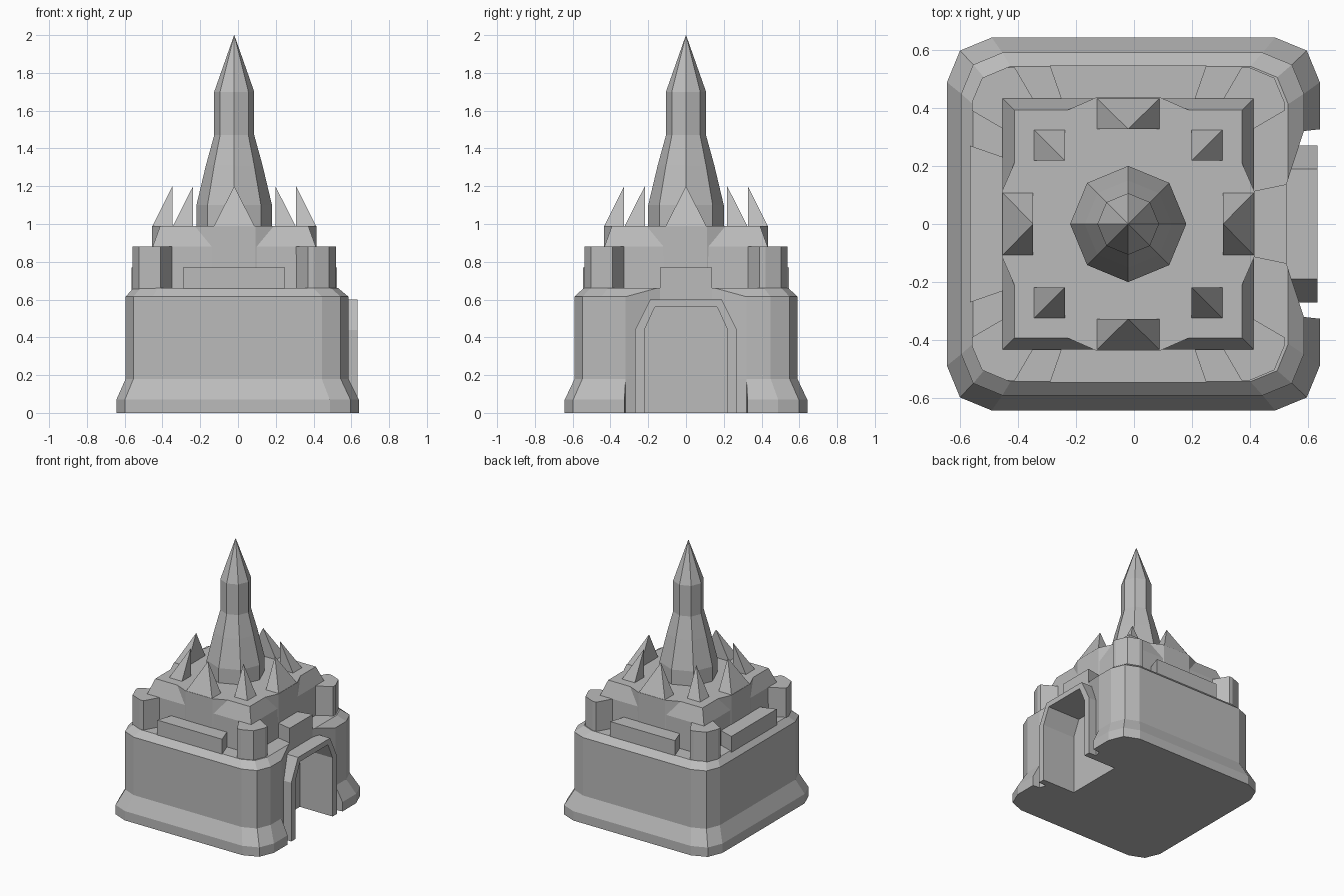
import bpy, bmesh, math
from mathutils import Vector

if "Cube" in bpy.data.objects:
    bpy.data.objects.remove(bpy.data.objects["Cube"])

stone = bpy.data.materials.new("grey_stone")
stone.diffuse_color = (0.5, 0.5, 0.5, 1)
stone.use_nodes = True
stone.node_tree.nodes["Principled BSDF"].inputs["Base Color"].default_value = stone.diffuse_color
CX = -0.02  # centre of the upper tiers


def finish(name, bm):
    bmesh.ops.remove_doubles(bm, verts=bm.verts, dist=1e-5)
    bmesh.ops.recalc_face_normals(bm, faces=bm.faces)
    me = bpy.data.meshes.new(name)
    bm.to_mesh(me)
    bm.free()
    me.materials.append(stone)
    ob = bpy.data.objects.new(name, me)
    bpy.context.collection.objects.link(ob)
    return ob


def loft(name, rings):
    """Stack of equal-count rings, capped at both ends."""
    bm = bmesh.new()
    loops = [[bm.verts.new(p) for p in r] for r in rings]
    n = len(loops[0])
    for a, b in zip(loops, loops[1:]):
        for i in range(n):
            j = (i + 1) % n
            bm.faces.new((a[i], a[j], b[j], b[i]))
    bm.faces.new(loops[0][::-1])
    bm.faces.new(loops[-1])
    return finish(name, bm)


def prism(name, plan, z0, z1):
    return loft(name, [[(x, y, z) for x, y in plan] for z in (z0, z1)])


def prism_x(name, profile, x0, x1):
    return loft(name, [[(x, y, z) for y, z in profile] for x in (x0, x1)])


def rounded(h, z, cx):
    """Square ring with two-step chamfered corners."""
    a, c = 0.76 * h, 0.93 * h
    quarter = [(h, a), (c, c), (a, h)]
    pts = []
    for k in range(4):
        for x, y in quarter:
            for _ in range(k):
                x, y = -y, x
            pts.append((x + cx, y, z))
    return pts


def turn(plan, k):
    for _ in range(k):
        plan = [(-y, x) for x, y in plan]
    return [(x + CX, y) for x, y in plan]


# main block with flared foot and sloped rim
base = loft("main_block", [rounded(0.642, 0, -0.002), rounded(0.642, 0.07, -0.002),
                           rounded(0.59, 0.18, -0.005), rounded(0.59, 0.615, -0.005),
                           rounded(0.543, 0.66, -0.012)])

# niche around the gate and passage behind it
niche = prism("niche_cutter", [(0.525, -0.137), (0.7, -0.137), (0.7, 0.137), (0.525, 0.137)], -0.1, 0.8)
bpy.data.objects.remove(niche)
niche = prism("niche_cutter", [(0.525, -0.137), (0.585, -0.32), (0.72, -0.335),
                               (0.72, 0.335), (0.585, 0.32), (0.525, 0.137)], -0.1, 0.8)
inner = [(-0.22, 0), (-0.22, 0.44), (-0.165, 0.56), (0.165, 0.56), (0.22, 0.44), (0.22, 0)]
outer = [(-0.27, 0), (-0.27, 0.44), (-0.19, 0.6), (0.19, 0.6), (0.27, 0.44), (0.27, 0)]
passage = prism_x("passage_cutter", [(y, z if z else -0.1) for y, z in inner], 0.36, 0.8)
for cutter in (niche, passage):
    cutter.hide_render = True
    cutter.hide_viewport = True
    m = base.modifiers.new("cut", 'BOOLEAN')
    m.operation = 'DIFFERENCE'
    m.solver = 'EXACT'
    m.object = cutter

# gate arch
prism_x("gate_arch", outer + inner[::-1], 0.52, 0.632)

# corner battlements and low walls on the rim
corner = [(0.39, 0.538), (0.327, 0.43), (0.43, 0.43), (0.43, 0.327),
          (0.538, 0.39), (0.538, 0.42), (0.503, 0.503), (0.42, 0.538)]
for k in range(4):
    prism("corner_battlement", turn(corner, k), 0.65, 0.88)
    w, v = (0.137, 0.113) if k == 0 else (0.27, 0.23)
    z0 = 0.59 if k == 0 else 0.65
    prism("low_wall", turn([(0.43, -v), (0.545, -w), (0.545, w), (0.43, v)], k), z0, 0.77)


# upper tier with bevelled top and a bay on each side
def square(h, z):
    return [(CX + sx * h, sy * h, z) for sx, sy in ((1, 1), (-1, 1), (-1, -1), (1, -1))]


loft("upper_tier", [square(0.434, 0.65), square(0.432, 0.88), square(0.392, 0.99)])
for k in range(4):
    prism("tier_bay", turn([(0.36, -0.22), (0.392, -0.21), (0.435, -0.112),
                            (0.435, 0.112), (0.392, 0.21), (0.36, 0.22)], k), 0.65, 0.99)


# spikes: apex stands above the inner edge
def spike(name, plan, apex):
    bm = bmesh.new()
    vs = [bm.verts.new((x, y, 0.985)) for x, y in plan]
    top = bm.verts.new((apex[0], apex[1], 1.2))
    bm.faces.new(vs)
    for i in range(4):
        bm.faces.new((vs[i], vs[(i + 1) % 4], top))
    finish(name, bm)


for k in range(4):
    spike("side_spike", turn([(0.327, -0.11), (0.435, -0.11), (0.435, 0.11), (0.327, 0.11)], k),
          turn([(0.327, 0)], k)[0])
    spike("corner_spike", turn([(0.218, 0.218), (0.327, 0.218), (0.327, 0.327), (0.218, 0.327)], k),
          turn([(0.218, 0.218)], k)[0])

# eight-sided central spire
profile = [(0.2, 0.98), (0.2, 1.1), (0.15, 1.31), (0.106, 1.47), (0.106, 1.7), (0.0005, 2.0)]
loft("spire", [[(CX + r * math.cos(i * math.pi / 4), r * math.sin(i * math.pi / 4), z)
                for i in range(8)] for r, z in profile])
